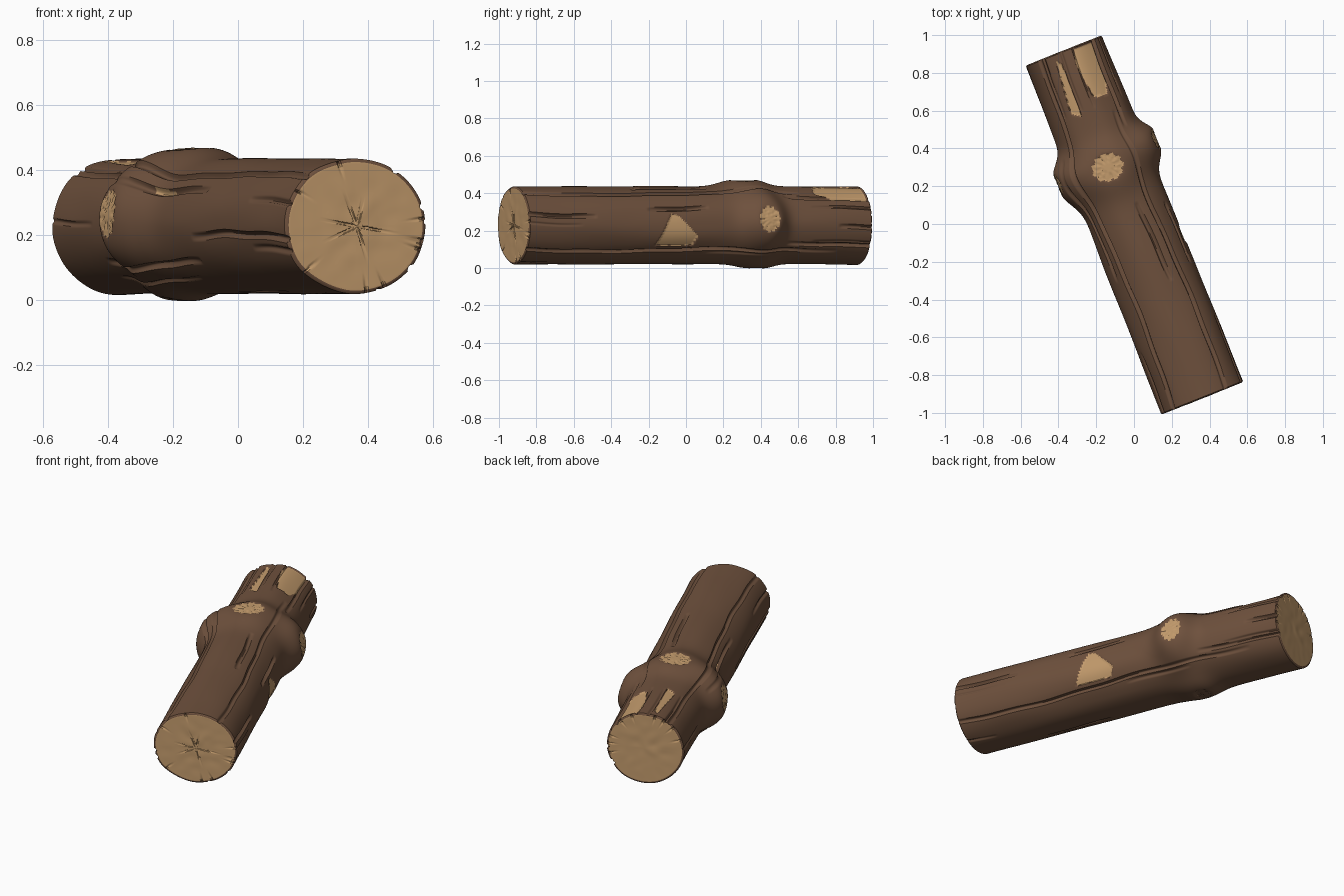
import bpy
import bmesh
import math
import random
from mathutils import Vector, noise

random.seed(4)
if "Cube" in bpy.data.objects:
    bpy.data.objects.remove(bpy.data.objects["Cube"])


def material(name, colour):
    m = bpy.data.materials.new(name)
    m.use_nodes = True
    m.diffuse_color = (*colour, 1)
    m.node_tree.nodes["Principled BSDF"].inputs["Base Color"].default_value = (*colour, 1)
    return m


MATERIALS = [material("brown_bark", (0.155, 0.081, 0.046)),
             material("pale_wood", (0.55, 0.33, 0.152))]
BARK, WOOD = 0, 1

AROUND, ALONG = 300, 230
HALF, MID_Z, MEAN_R = 0.985, 0.228, 0.22
AXIS = Vector((-0.37, 0.929, 0))
SIDE = Vector((0.929, 0.37, 0))
TURN = 2 * math.pi
STEP_A, STEP_U = TURN / AROUND, 2 * HALF / ALONG

# Knots: position along, angle, radius, height, surface, spread (front, back, around)
KNOTS = [(0.33, 1.62, 0.076, 0.033, WOOD, (0.15, 0.12, 0.17)),
         (0.375, 0.13, 0.06, 0.064, WOOD, (0.12, 0.095, 0.17)),
         (0.34, math.pi - 0.14, 0.06, 0.075, WOOD, (0.16, 0.11, 0.19)),
         (0.41, -1.69, 0.05, 0.022, BARK, (0.14, 0.1, 0.14))]

# Bare patches: outlines along the trunk against width (top) or height (each side)
TOP_PATCHES = [[(0.63, -0.042), (0.925, -0.038), (0.955, -0.06), (0.7, -0.088), (0.66, -0.086)],
               [(0.7, 0.057), (0.69, 0.13), (0.78, 0.158), (0.98, 0.165), (0.98, 0.057), (0.9, 0.032)]]
SIDE_PATCHES = [(1, [(-0.254, 0.12), (-0.168, 0.29), (-0.125, 0.28), (-0.017, 0.17), (-0.04, 0.12)]),
                (-1, [(0.04, 0.328), (0.04, 0.34), (0.17, 0.34), (0.17, 0.328)])]

# Bark cracks: angle, start, end, half width, depth
CRACKS = [(a, s, e, 0.013, 0.017) for a, s, e in
          [(0.95, -1.2, 0.6), (2.3, -1.2, 1.2), (0.28, -1.05, -0.6), (-0.7, -1.2, 0.8),
           (0.45, -0.3, 0.05), (0.78, 0.5, 1.2), (0, 0.8, 1.2), (-0.5, 0.5, 1.2),
           (2.58, -0.25, 0.45), (-2.6, -0.2, 0.6), (1.25, -0.35, 0.1), (3.3, -1.2, -0.2)]]
for i in range(14):
    start = random.choice([-1.2, 0.65, random.uniform(-0.8, 0.3)])
    CRACKS.append((i * TURN / 14 + random.uniform(-0.1, 0.1), start,
                   start + random.uniform(0.35, 0.7), random.uniform(0.008, 0.011),
                   random.uniform(0.006, 0.013)))


def wrap(a):
    return (a + math.pi) % TURN - math.pi


def drift(u):
    """Slow twist of the grain, shared by the mesh and the cracks."""
    return 0.05 * math.sin(4 * u + 0.5) + 0.012 * math.sin(17 * u)


def inside(outline, x, y):
    """True inside a convex outline of either winding."""
    signs = [(bx - ax) * (y - ay) - (by - ay) * (x - ax) > 0
             for (ax, ay), (bx, by) in zip(outline, outline[1:] + outline[:1])]
    return all(signs) or not any(signs)


def half_width(u):
    return 0.226 - 0.009 * u


def knot_polar(knot, u, a):
    """Distance and direction from a knot's heart."""
    du, dt = u - knot[0], wrap(a - knot[1]) * MEAN_R
    return math.hypot(du, dt), math.atan2(dt, du)


def swelling(u, a):
    """Broad bumps round the knots and gentle unevenness."""
    swell = 0.005 * noise.noise((u * 2.5, math.cos(a) * 2, math.sin(a) * 2))
    for knot in KNOTS:
        r, height, (front, back, around) = knot[2], knot[3], knot[5]
        d, way = knot_polar(knot, u, a)
        reach = max(0, d - r * 0.8)
        along = math.cos(way) / (front if math.cos(way) < 0 else back)
        swell += height * math.exp(-2 * reach ** 2 * (along ** 2 + (math.sin(way) / around) ** 2))
    return swell


def surface(u, a):
    """Material at a place on the trunk, and the knot there if any."""
    for knot in KNOTS:
        d, way = knot_polar(knot, u, a)
        if d < knot[2] * (0.94 + 0.06 * math.cos(11 * way)):
            return knot[4], knot
    v, z = half_width(u) * math.cos(a), MID_Z + 0.208 * math.sin(a)
    if math.sin(a) > 0 and any(inside(p, u, v) for p in TOP_PATCHES):
        return WOOD, None
    if any(side * v > 0 and inside(p, u, z) for side, p in SIDE_PATCHES):
        return WOOD, None
    return BARK, None


def carve(u, a):
    """Depth of cracks, bare patches and knot faces."""
    mat, knot = surface(u, a)
    if knot:
        d, way = knot_polar(knot, u, a)
        return 0.003 + (0.004 if math.cos(11 * way) < -0.7 and d > 0.3 * knot[2] else 0)
    depth = 0.006 if mat == WOOD else 0
    clear = min(1, min(knot_polar(k, u, a)[0] - k[2] * 0.9 for k in KNOTS) / 0.06)
    for angle, start, end, width, deep in CRACKS:
        if start < u < end:
            fade = math.sin(math.pi * (u - start) / (end - start)) ** 0.5
            centre = round(angle / STEP_A) * STEP_A + drift(u)
            d = abs(wrap(a - centre)) * MEAN_R / width
            if d < 1:
                depth = max(depth, deep * fade * clear * (1 - d * d))
    return depth


def place(u, a, extra):
    """World point from trunk coordinates."""
    v = (half_width(u) + extra) * math.cos(a) - 0.005
    return AXIS * u + SIDE * v + Vector((0, 0, MID_Z + (0.208 + extra) * math.sin(a)))


def columns(u):
    return [STEP_A * j + drift(u) for j in range(AROUND)]


def build(name, rows, paint):
    """Skin rings of points; paint(row, column) picks the material."""
    bm = bmesh.new()
    rings = [[bm.verts.new(p) for p in row] for row in rows]
    for i, (near, far) in enumerate(zip(rings, rings[1:])):
        for j in range(AROUND):
            k = (j + 1) % AROUND
            bm.faces.new((near[j], far[j], far[k], near[k])).material_index = paint(i, j)
    bmesh.ops.remove_doubles(bm, verts=bm.verts, dist=1e-5)
    mesh = bpy.data.meshes.new(name)
    bm.to_mesh(mesh)
    bm.free()
    for m in MATERIALS:
        mesh.materials.append(m)
    obj = bpy.data.objects.new(name, mesh)
    bpy.context.collection.objects.link(obj)
    bpy.ops.object.select_all(action='DESELECT')
    obj.select_set(True)
    bpy.context.view_layer.objects.active = obj
    bpy.ops.object.shade_smooth_by_angle(angle=math.radians(50))


# Trunk with bark, knots and bare patches
def trunk_paint(i, j):
    u = -HALF + STEP_U * (i + 0.5)
    return surface(u, STEP_A * (j + 0.5) + drift(u))[0]


STATIONS = [-HALF + STEP_U * i for i in range(ALONG + 1)]
build("trunk", [[place(u, a, swelling(u, a) - carve(u, a)) for a in columns(u)] for u in STATIONS],
      trunk_paint)

# Sawn ends with a thin bark rim, splits at the edge and a star split at the heart
SCALES = [1, 0.975, 0.95, 0.92, 0.88, 0.83, 0.77, 0.7, 0.62, 0.54, 0.46,
          0.38, 0.3, 0.23, 0.16, 0.1, 0.05, 0]


def cap(name, sign, star):
    u = sign * HALF
    centre = AXIS * u + Vector((0, 0, MID_Z))
    splits = [random.uniform(0, TURN) for _ in range(9)]

    def ring(s):
        points = []
        for a in columns(u):
            swell = swelling(u, a)
            rim = place(u, a, swell) - centre
            limit = place(u, a, swell - carve(u, a)) - centre
            dent = 0
            for ray, length in star:
                if s < length and abs(wrap(a - ray)) * s * MEAN_R < 0.004:
                    dent = max(dent, 0.009 * (1 - s / length) * min(1, s / 0.1))
            for ray in splits:
                if 0.75 < s < 0.99 and abs(wrap(a - ray)) * s * MEAN_R < 0.004:
                    dent = max(dent, 0.04 * (s - 0.75))
            lip = 0.006 * min(1, (1 - s) / 0.03)
            lump = 0.004 * noise.noise((s * math.cos(a) * 4, s * math.sin(a) * 4, sign))
            flat = rim.normalized() * min(s * rim.length, limit.length)
            points.append(centre + flat + AXIS * sign * (lip + lump * (1 - s) - dent))
        return points

    scales = SCALES if sign > 0 else SCALES[::-1]
    build(name, [ring(s) for s in scales],
          lambda i, j: BARK if min(scales[i], scales[i + 1]) > 0.93 else WOOD)


cap("front_end", -1, [(2.94, 0.45), (1.9, 0.5), (1.35, 0.35), (6.1, 0.58), (5, 0.5), (3.6, 0.42)])
cap("back_end", 1, [])
